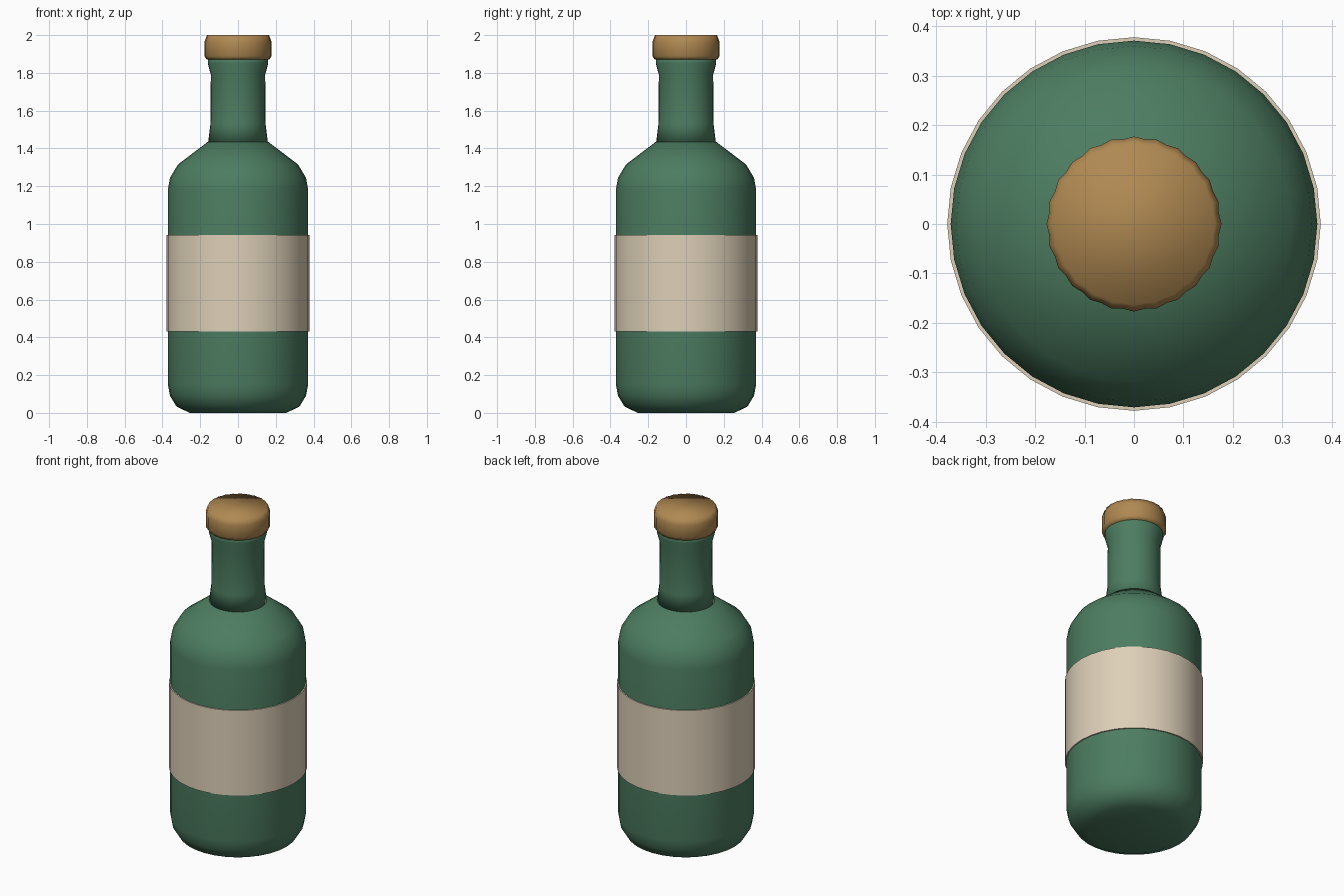
import bpy, bmesh
from math import cos, sin, tau, radians

cube = bpy.data.objects.get("Cube")
if cube:
    bpy.data.objects.remove(cube, do_unlink=True)


def material(name, rgb):
    m = bpy.data.materials.new(name)
    m.use_nodes = True
    m.diffuse_color = (*rgb, 1)
    m.node_tree.nodes["Principled BSDF"].inputs["Base Color"].default_value = (*rgb, 1)
    return m


def lathe(name, profile, mat, sides=32, flute=0.0, angle=180, closed=False):
    """Spin (radius, height) pairs about z; flute pulls in every other column."""
    bm = bmesh.new()
    rings = []
    for r, z in profile:
        ring = []
        for i in range(sides):
            a, rad = tau * i / sides, r - flute * (i % 2)
            ring.append(bm.verts.new((rad * cos(a), rad * sin(a), z)))
        rings.append(ring)
    pairs = list(zip(rings, rings[1:]))
    if closed:
        pairs.append((rings[-1], rings[0]))
    else:
        bm.faces.new(rings[0][::-1])
        bm.faces.new(rings[-1])
    for low, high in pairs:
        for i in range(sides):
            j = (i + 1) % sides
            bm.faces.new((low[i], low[j], high[j], high[i]))
    bmesh.ops.recalc_face_normals(bm, faces=bm.faces)
    mesh = bpy.data.meshes.new(name)
    bm.to_mesh(mesh)
    bm.free()
    mesh.materials.append(mat)
    obj = bpy.data.objects.new(name, mesh)
    bpy.context.collection.objects.link(obj)
    bpy.ops.object.select_all(action="DESELECT")
    obj.select_set(True)
    bpy.context.view_layer.objects.active = obj
    if angle >= 180:
        bpy.ops.object.shade_smooth()
    else:
        bpy.ops.object.shade_smooth_by_angle(angle=radians(angle))
    return obj


glass = material("green_glass", (0.074, 0.205, 0.12))
paper = material("cream_paper", (0.73, 0.63, 0.48))
cork = material("tan_cork", (0.434, 0.25, 0.084))

# Rounded body with sloping shoulder
lathe("bottle_body", [(0.255, 0), (0.325, 0.033), (0.36, 0.09), (0.371, 0.15),
                      (0.371, 1.185), (0.36, 1.245), (0.318, 1.315), (0.16, 1.435)], glass)

# Neck with flared lip
lathe("bottle_neck", [(0.158, 1.432), (0.146, 1.53), (0.144, 1.79),
                      (0.16, 1.85), (0.16, 1.885)], glass)

# Paper band wrapped round the body
lathe("label_band", [(0.365, 0.43), (0.378, 0.43), (0.378, 0.943), (0.365, 0.943)],
      paper, angle=40, closed=True)

# Finely fluted stopper
lathe("stopper", [(0.165, 1.87), (0.177, 1.888), (0.177, 1.965), (0.165, 2.0)],
      cork, sides=48, flute=0.004)
